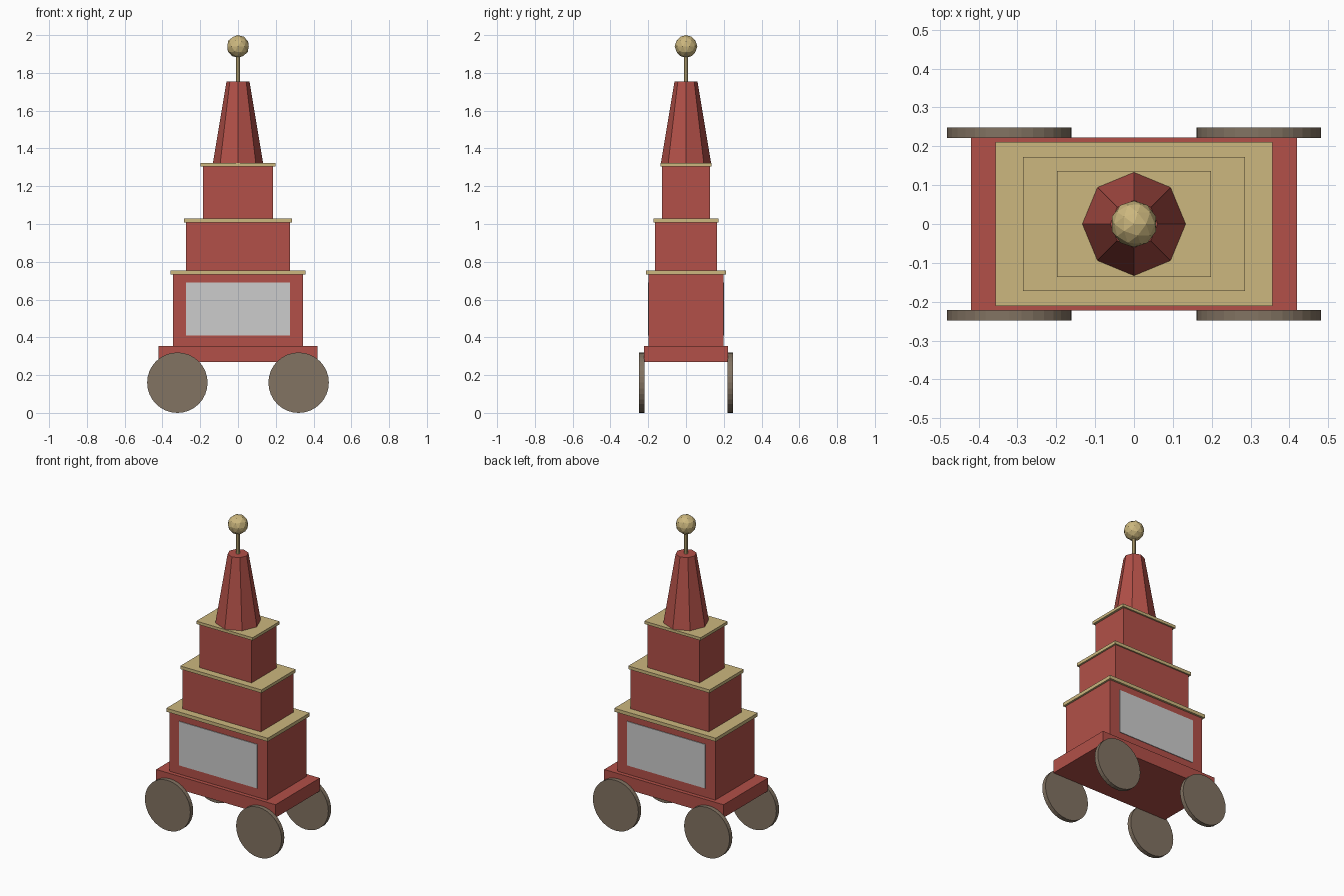
import bpy, math

cube = bpy.data.objects.get("Cube")
if cube:
    bpy.data.objects.remove(cube, do_unlink=True)


def material(name, srgb):
    lin = [((c / 255 + 0.055) / 1.055) ** 2.4 for c in srgb]
    m = bpy.data.materials.new(name)
    m.use_nodes = True
    m.diffuse_color = (*lin, 1)
    m.node_tree.nodes["Principled BSDF"].inputs["Base Color"].default_value = (*lin, 1)
    return m


red = material("brick red", (178, 80, 72))
gold = material("pale gold", (204, 183, 126))
grey = material("light grey", (204, 204, 204))
brown = material("wheel brown", (130, 115, 98))


def finish(name, mat):
    ob = bpy.context.object
    ob.name = name
    ob.data.materials.append(mat)
    return ob


def box(name, mat, hx, y0, y1, z0, z1):
    bpy.ops.mesh.primitive_cube_add(size=1, location=(0, (y0 + y1) / 2, (z0 + z1) / 2))
    ob = finish(name, mat)
    ob.scale = (2 * hx, y1 - y0, z1 - z0)
    bpy.ops.object.transform_apply(location=False, rotation=False, scale=True)
    return ob


# Wagon base
box("wagon_base", red, 0.42, -0.223, 0.223, 0.27, 0.353)

# Three stepped tiers, each with an overhanging trim slab
tiers = [("lower", 0.345, 0.198, 0.353, 0.733, 0.755, 0.357, 0.211),
         ("middle", 0.275, 0.163, 0.755, 1.008, 1.028, 0.286, 0.172),
         ("upper", 0.184, 0.126, 1.028, 1.305, 1.323, 0.198, 0.136)]
for name, hx, hy, z0, z1, z2, tx, ty in tiers:
    box(name + "_tier", red, hx, -hy, hy, z0, z1)
    box(name + "_trim", gold, tx, -ty, ty, z1, z2)

# Panels on front and back
box("front_panel", grey, 0.275, -0.202, -0.197, 0.41, 0.69)
box("back_panel", grey, 0.275, 0.197, 0.202, 0.41, 0.69)

# Eight-sided spire with rod and faceted ball
bpy.ops.mesh.primitive_cone_add(vertices=8, radius1=0.133, radius2=0.061,
                                depth=0.432, location=(0, 0, 1.539))
finish("spire", red)
bpy.ops.mesh.primitive_cylinder_add(vertices=8, radius=0.011, depth=0.16,
                                    location=(0, 0, 1.82))
finish("finial_rod", gold)
bpy.ops.mesh.primitive_ico_sphere_add(subdivisions=2, radius=0.06, location=(0, 0, 1.94))
finish("finial_ball", gold)

# Four disc wheels
for end, y in (("front", -0.235), ("back", 0.235)):
    for side, x in (("right", -0.321), ("left", 0.321)):
        bpy.ops.mesh.primitive_cylinder_add(vertices=32, radius=0.16, depth=0.028,
                                            location=(x, y, 0.16),
                                            rotation=(math.pi / 2, 0, 0))
        finish(f"{end}_{side}_wheel", brown)
